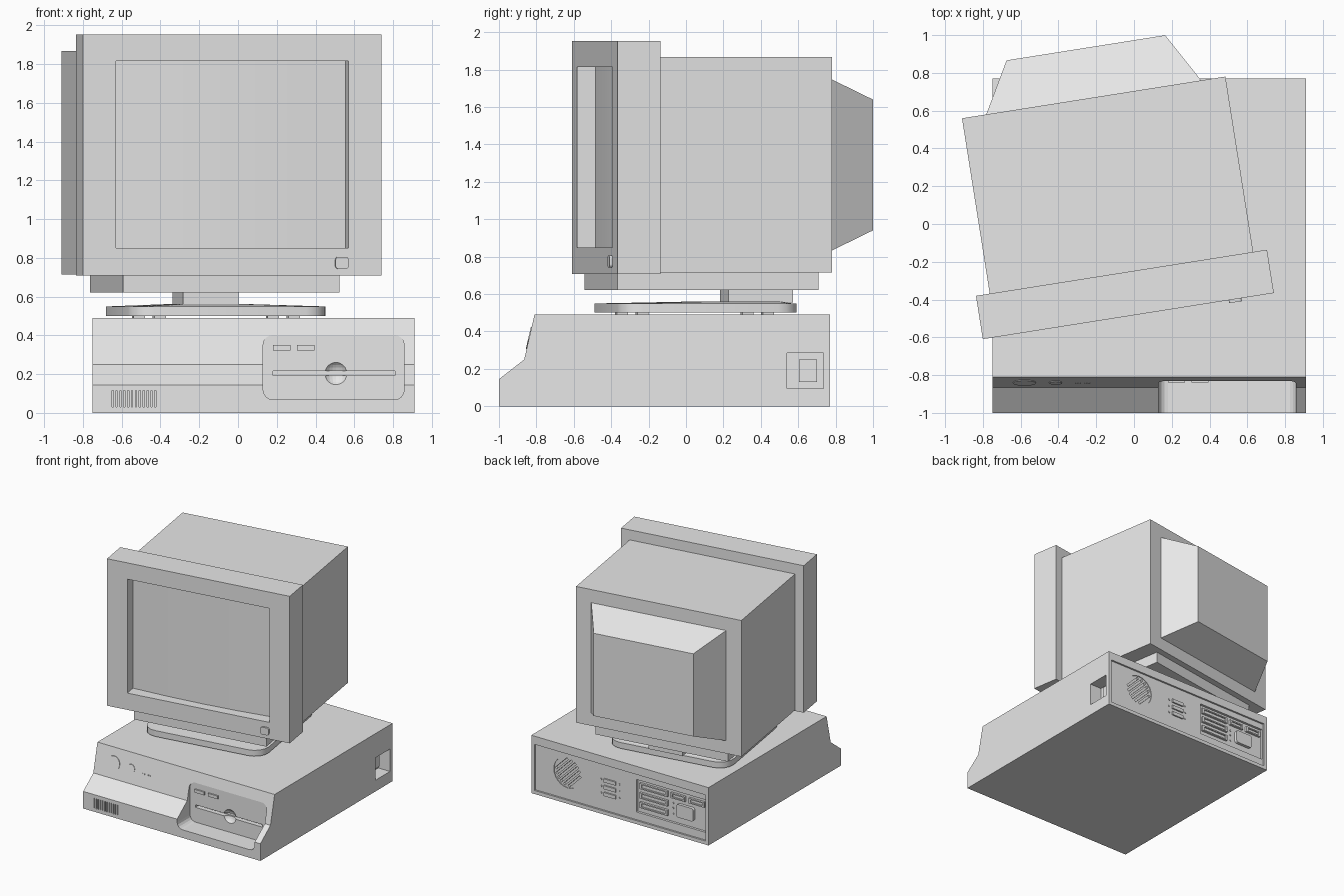
import bpy, bmesh, math
from mathutils import Matrix, Vector

if "Cube" in bpy.data.objects:
    bpy.data.objects.remove(bpy.data.objects["Cube"])

grey = bpy.data.materials.new("light_grey_plastic")
grey.diffuse_color = (0.8, 0.8, 0.8, 1)
grey.use_nodes = True
grey.node_tree.nodes["Principled BSDF"].inputs["Base Color"].default_value = grey.diffuse_color

# Monitor frame: origin at the middle of its front face, swivelled 9 degrees
SWIVEL = Matrix.Translation((-0.03, -0.4875, 0)) @ Matrix.Rotation(math.radians(9), 4, 'Z')
PLANES = {'XY': lambda p, q, t: (p, q, t),
          'XZ': lambda p, q, t: (p, t, q),
          'YZ': lambda p, q, t: (t, p, q)}


def finish(name, bm, swivel=False):
    bmesh.ops.recalc_face_normals(bm, faces=bm.faces)
    if swivel:
        bm.transform(SWIVEL)
    me = bpy.data.meshes.new(name)
    bm.to_mesh(me)
    bm.free()
    me.materials.append(grey)
    ob = bpy.data.objects.new(name, me)
    bpy.context.collection.objects.link(ob)
    return ob


def loft(name, pts0, t0, pts1, t1, plane, swivel=False):
    bm = bmesh.new()
    f = PLANES[plane]
    a = [bm.verts.new(f(p, q, t0)) for p, q in pts0]
    b = [bm.verts.new(f(p, q, t1)) for p, q in pts1]
    bm.faces.new(a)
    bm.faces.new(b)
    n = len(a)
    for i in range(n):
        bm.faces.new((a[i], a[(i + 1) % n], b[(i + 1) % n], b[i]))
    return finish(name, bm, swivel)


def prism(name, pts, t0, t1, plane, swivel=False):
    return loft(name, pts, t0, pts, t1, plane, swivel)


def rect(p0, p1, q0, q1):
    return [(p0, q0), (p1, q0), (p1, q1), (p0, q1)]


def box(name, x, y, z, swivel=False):
    return prism(name, rect(*x, *y), z[0], z[1], 'XY', swivel)


def circle(p, q, r, n=24):
    return [(p + r * math.cos(2 * math.pi * i / n), q + r * math.sin(2 * math.pi * i / n))
            for i in range(n)]


def rounded(p0, p1, q0, q1, r, n=4):
    pts = []
    for k, (cx, cy) in enumerate([(p1 - r, q1 - r), (p0 + r, q1 - r), (p0 + r, q0 + r), (p1 - r, q0 + r)]):
        for i in range(n + 1):
            a = math.pi / 2 * (k + i / n)
            pts.append((cx + r * math.cos(a), cy + r * math.sin(a)))
    return pts


def cut(ob, *cutters):
    for c in cutters:
        c.hide_render = True
        m = ob.modifiers.new("cut", 'BOOLEAN')
        m.operation = 'DIFFERENCE'
        m.solver = 'EXACT'
        m.object = c
        bpy.context.view_layer.objects.active = ob
        bpy.ops.object.modifier_apply(modifier=m.name)
        bpy.data.objects.remove(c)


def smooth(*obs):
    bpy.ops.object.select_all(action='DESELECT')
    for o in obs:
        o.select_set(True)
    bpy.context.view_layer.objects.active = obs[0]
    bpy.ops.object.shade_smooth_by_angle(angle=math.radians(30))


# Computer case with stepped, sloping front
case = prism("computer_case",
             [(-1, 0), (-1, .145), (-.865, .25), (-.81, .49), (.77, .49), (.77, 0)],
             -.75, .91, 'YZ')

# Drive bay, side switch recess, rear panel recess and port bay
cut(case,
    prism("cutter", rounded(.13, .857, .068, .402, .05), -1.1, -.828, 'XZ'),
    box("cutter", (.8, 1), (.54, .735), (.095, .285)),
    prism("cutter", rect(-.72, .88, .03, .42), .755, .9, 'XZ'),
    prism("cutter", rect(-.71, -.064, .095, .37), .735, .9, 'XZ'))

# Disk slot with finger dent
bm = bmesh.new()
bmesh.ops.create_uvsphere(bm, u_segments=24, v_segments=14, radius=.07,
                          matrix=Matrix.Translation((.505, -.868, .203)))
cut(case, finish("cutter", bm),
    prism("cutter", rect(.18, .81, .193, .215), -.9, -.79, 'XZ'))

# Front speaker vents
for i in range(12):
    x = -.65 + i * .02
    cut(case, prism("cutter", rect(x, x + .007, .03, .115), -1.1, -.99, 'XZ'))

# Round fan grille with diagonal slots
FAN = Vector((.58, .255))
along, across = Vector((-1, 1)).normalized(), Vector((1, 1)).normalized()
cut(case, prism("cutter", circle(*FAN, .13), .749, .9, 'XZ'))
for i in range(6):
    d = -.085 + i * .034
    h = math.sqrt(.115 ** 2 - d * d)
    pts = [FAN + across * (d + s * .009) + along * (e * h)
           for s, e in ((-1, -1), (1, -1), (1, 1), (-1, 1))]
    cut(case, prism("cutter", [tuple(p) for p in pts], .73, .9, 'XZ'))

# Drive buttons
for i, x in enumerate((.18, .305)):
    prism("drive_button_%d" % i, rect(x, x + .09, .323, .35), -.84, -.82, 'XZ')

# Lock, power button and indicator lights, leaning with the sloped front
discs = [(-.58, .06), (-.415, .035), (-.305, .006), (-.288, .006), (-.255, .006), (-.238, .006)]
for i, (x, r) in enumerate(discs):
    ob = prism("front_disc_%d" % i, circle(x, .365 if r > .01 else .353, r), -.843, -.83, 'XZ')
    for v in ob.data.vertices:
        v.co.y += (v.co.z - .365) * .055 / .24
    smooth(ob)

# Switch inside the side recess
box("power_switch", (.79, .835), (.605, .70), (.13, .25))

# Rear sockets: narrow connectors, expansion ports and power inlet
for i, z in enumerate((.17, .228, .286)):
    prism("rear_connector_%d" % i, rect(.125, .235, z - .015, z + .015), .75, .767, 'XZ')
    for x in (.095, .265):
        prism("rear_screw_%d" % i, circle(x, z, .008, 8), .75, .761, 'XZ')
ports = [(-.35, -.09, z, .024) for z in (.16, .24, .32)] + [(-.515, -.38, .32, .022), (-.695, -.55, .32, .022)]
for i, (x0, x1, z, h) in enumerate(ports):
    ob = prism("rear_port_%d" % i, rect(x0, x1, z - h, z + h), .73, .753, 'XZ')
    cut(ob, prism("cutter", rect(x0 + .018, x1 - .018, z - h + .01, z + h - .01), .742, .8, 'XZ'))
prism("power_inlet", rounded(-.60, -.44, .155, .265, .02), .73, .76, 'XZ')
for z in (.16, .21, .25):
    prism("port_screw", circle(-.395, z, .008, 8), .73, .742, 'XZ')

# Swivel stand: feet, platter with low dome, neck and tray
for u in (-.35, .35):
    for v in (.2, .88):
        box("platter_foot", (u - .03, u + .03), (v - .03, v + .03), (.485, .505), True)
platter = prism("swivel_platter", rounded(-.515, .515, .06, 1.03, .12), .5, .55, 'XY', True)
dome = loft("platter_dome", rounded(-.49, .49, .085, 1.005, .11), .55,
            rounded(-.2, .2, .6, .98, .06), .561, 'XY', True)
smooth(platter, dome)
box("swivel_neck", (-.145, .145), (.70, 1.05), (.555, .63), True)
box("monitor_tray", (-.565, .565), (.033, 1.12), (.622, .72), True)

# Monitor: body, tapered tube cover and front bezel
box("monitor_body", (-.706, .706), (.225, 1.172), (.715, 1.868), True)
loft("tube_cover", rect(-.58, .58, .82, 1.76), 1.165, rect(-.425, .425, .94, 1.64), 1.438, 'XZ', True)
bezel = box("screen_bezel", (-.78, .78), (0, .232), (.708, 1.953), True)
cut(bezel, prism("cutter", rect(-.607, .607, .85, 1.815), -.1, .15, 'XZ', True))

# Gently bowed screen
bow = [(-.607 + 1.214 * i / 4, .078 + .022 * (i / 2 - 1) ** 2) for i in range(5)]
screen = prism("screen", [(-.607, .16)] + bow + [(.607, .16)], .85, 1.815, 'XY', True)
smooth(screen)

# Monitor power button
prism("monitor_button", rounded(.538, .606, .743, .805, .015), -.016, .02, 'XZ', True)
